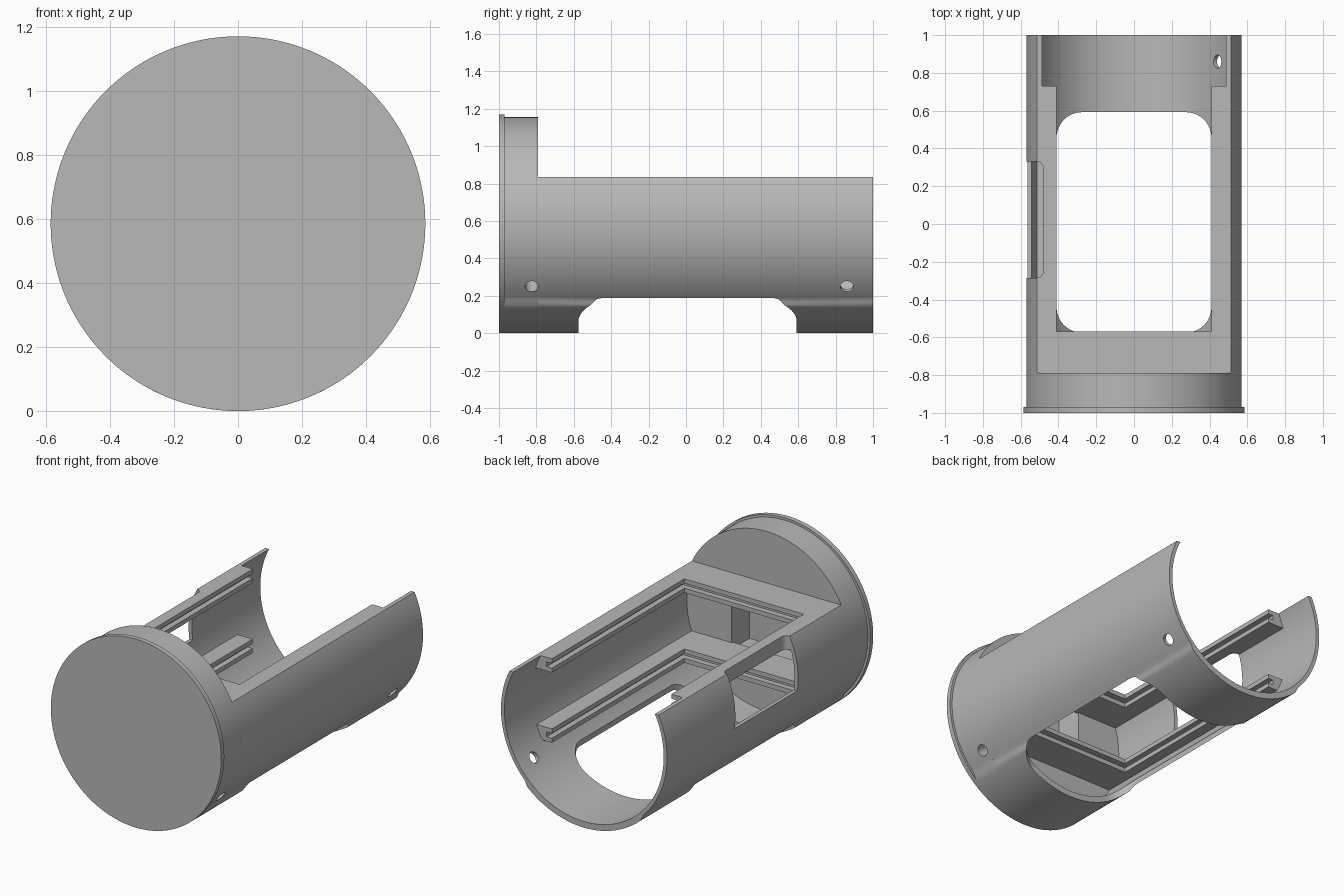
import bpy, bmesh, math
from mathutils import Matrix

if "Cube" in bpy.data.objects:
    bpy.data.objects.remove(bpy.data.objects["Cube"], do_unlink=True)

AXIS = 0.585      # height of the tube axis
R_FLANGE = 0.585
R_BODY = 0.57
R_INNER = 0.547
CUT_Z = 0.835     # level of the open top
END_Y = -0.79     # rear face of the solid end

grey = bpy.data.materials.new("plain grey")
grey.use_nodes = True
grey.diffuse_color = (0.48, 0.48, 0.48, 1)
grey.node_tree.nodes["Principled BSDF"].inputs["Base Color"].default_value = (0.48, 0.48, 0.48, 1)


def finish(name, bm):
    bmesh.ops.recalc_face_normals(bm, faces=bm.faces)
    mesh = bpy.data.meshes.new(name)
    bm.to_mesh(mesh)
    bm.free()
    obj = bpy.data.objects.new(name, mesh)
    bpy.context.collection.objects.link(obj)
    mesh.materials.append(grey)
    return obj


def prism(name, points, offset):
    """Extrude a closed outline of 3D points along an offset."""
    bm = bmesh.new()
    face = bm.faces.new([bm.verts.new(p) for p in points])
    new = bmesh.ops.extrude_face_region(bm, geom=[face])["geom"]
    bmesh.ops.translate(bm, vec=offset, verts=[v for v in new if isinstance(v, bmesh.types.BMVert)])
    return finish(name, bm)


def along_y(name, outline, y0, y1):
    return prism(name, [(x, y0, z) for x, z in outline], (0, y1 - y0, 0))


def box(name, x0, x1, y0, y1, z0, z1):
    return along_y(name, [(x0, z0), (x1, z0), (x1, z1), (x0, z1)], y0, y1)


def rounded_plan(name, x0, x1, y0, y1, r, z0, z1):
    pts = []
    corners = [(x1 - r, y1 - r), (x0 + r, y1 - r), (x0 + r, y0 + r), (x1 - r, y0 + r)]
    for i, (cx, cy) in enumerate(corners):
        for k in range(13):
            a = math.radians(90 * i + 7.5 * k)
            pts.append((cx + r * math.cos(a), cy + r * math.sin(a), z0))
    return prism(name, pts, (0, 0, z1 - z0))


def cut(targets, cutter):
    for obj in targets:
        mod = obj.modifiers.new("cut", "BOOLEAN")
        mod.operation = "DIFFERENCE"
        mod.solver = "EXACT"
        mod.object = cutter
        bpy.context.view_layer.objects.active = obj
        bpy.ops.object.modifier_apply(modifier=mod.name)
    bpy.data.objects.remove(cutter, do_unlink=True)


def outer_radius(a):
    """Body radius at an angle from straight down, thicker along the belly."""
    t = (math.degrees(abs(a)) - 42) / 3.4
    return R_FLANGE + (R_BODY - R_FLANGE) * min(1, max(0, t))


def arc(limit, radius, n=144):
    angles = [-limit + 2 * limit * i / n for i in range(n + 1)]
    return [(radius(a) * math.sin(a), AXIS - radius(a) * math.cos(a)) for a in angles]


def angle_at_cut(r):
    return math.pi - math.acos((CUT_Z - AXIS) / r)


# Open-topped shell
outline = arc(angle_at_cut(R_BODY), outer_radius)
outline += reversed(arc(angle_at_cut(R_INNER), lambda a: R_INNER))
shell = along_y("tube_shell", outline, END_Y, 1)

# Solid front end and thin flange
end = along_y("front_end", arc(math.pi, outer_radius)[:-1], -0.975, END_Y)
flange = along_y("front_flange", arc(math.pi, lambda a: R_FLANGE)[:-1], -1, -0.97)

# Grooved slide rails with front cross plates, at two levels
parts = [shell, end, flange]
rails = []
for level, top in (("upper", CUT_Z), ("lower", 0.4)):
    z = [top, top - 0.028, top - 0.058, top - 0.086]
    wall = [(math.sqrt(0.555 ** 2 - (h - AXIS) ** 2), h) for h in (z[3], z[2], z[1], z[0])]
    if level == "upper":
        wall[-1] = (0.5, top)
    inner = [(0.41, z[0]), (0.41, z[1]), (0.445, z[1]), (0.445, z[2]), (0.41, z[2]), (0.41, z[3])]
    for side, s in (("left", 1), ("right", -1)):
        rail = along_y(f"{level}_{side}_rail", [(s * x, h) for x, h in inner + wall], END_Y, 0.73)
        rails.append(rail)
    for i, (layer, back) in enumerate((("top", -0.57), ("groove", -0.605), ("bottom", -0.57))):
        parts.append(box(f"{level}_cross_plate_{layer}", -0.45, 0.45, END_Y - 0.01, back, z[i + 1], z[i]))
parts += rails

# Rounded opening in the floor
cut([shell], rounded_plan("floor_cutter", -0.41, 0.41, -0.575, 0.592, 0.135, -0.1, 0.3))

# Side window, open at the top
cut([shell] + [r for r in rails if r.name == "upper_right_rail"],
    rounded_plan("window_cutter", -0.7, -0.48, -0.285, 0.33, 0.035, 0.51, 1))

# Pocket in the solid end, between the plates
cut([end], box("pocket_cutter", -0.24, 0.24, -0.965, -0.7, 0.36, 0.79))

# Radial screw holes low on one side
for y, target in ((-0.825, end), (0.86, shell)):
    bm = bmesh.new()
    bmesh.ops.create_cone(bm, cap_ends=True, segments=32, radius1=0.035, radius2=0.035, depth=0.3)
    d = math.radians(126)
    place = Matrix.Translation((0.56 * math.sin(d), y, AXIS + 0.56 * math.cos(d)))
    bm.transform(place @ Matrix.Rotation(d, 4, "Y"))
    cut([target], finish("hole_cutter", bm))

# Smooth curved surfaces, keep edges sharp
bpy.ops.object.select_all(action="DESELECT")
for obj in parts:
    obj.select_set(True)
bpy.context.view_layer.objects.active = shell
bpy.ops.object.shade_smooth_by_angle(angle=math.radians(28))
